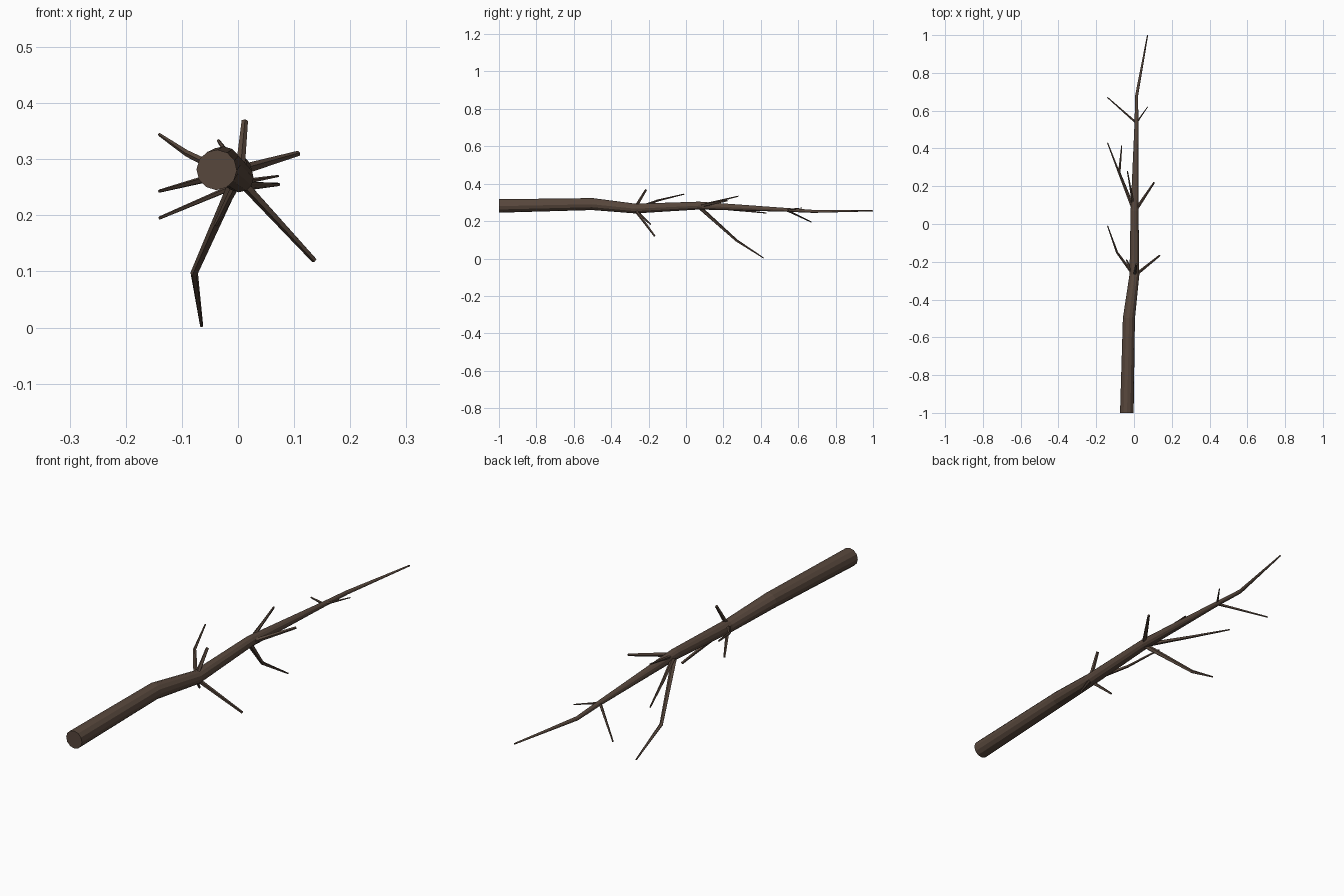
import bpy, bmesh, math
from mathutils import Vector

if "Cube" in bpy.data.objects:
    bpy.data.objects.remove(bpy.data.objects["Cube"])

bark = bpy.data.materials.new("dark brown bark")
bark.diffuse_color = (0.098, 0.064, 0.046, 1)
bark.use_nodes = True
bark.node_tree.nodes["Principled BSDF"].inputs["Base Color"].default_value = bark.diffuse_color


def limb(name, points, sides):
    """Tapered tube through points given as (x, y, z, radius), capped at both ends."""
    bm = bmesh.new()
    pos = [Vector(p[:3]) for p in points]
    rings = []
    for i, p in enumerate(pos):
        # ring plane bisects the neighbouring segments
        a = (p - pos[i - 1]).normalized() if i else Vector()
        b = (pos[i + 1] - p).normalized() if i < len(pos) - 1 else Vector()
        d = (a + b).normalized()
        u = d.cross(Vector((0.3, 0, 1))).normalized()
        v = u.cross(d)
        ring = []
        for k in range(sides):
            t = 2 * math.pi * (k + 0.5) / sides
            ring.append(bm.verts.new(p + points[i][3] * (u * math.cos(t) + v * math.sin(t))))
        rings.append(ring)
    for r0, r1 in zip(rings, rings[1:]):
        for k in range(sides):
            j = (k + 1) % sides
            bm.faces.new((r0[k], r0[j], r1[j], r1[k]))
    bm.faces.new(rings[0])
    bm.faces.new(rings[-1])
    bmesh.ops.recalc_face_normals(bm, faces=bm.faces)
    me = bpy.data.meshes.new(name)
    bm.to_mesh(me)
    bm.free()
    me.materials.append(bark)
    ob = bpy.data.objects.new(name, me)
    bpy.context.collection.objects.link(ob)


# Main stem, thick at the front, thin at the back
limb("main_stem", [
    (-0.038, -1.0, 0.281, 0.036), (-0.027, -0.5, 0.291, 0.032),
    (0.002, -0.27, 0.267, 0.026), (0.003, 0.07, 0.283, 0.021),
    (0.013, 0.54, 0.260, 0.010), (0.014, 0.68, 0.252, 0.008),
    (0.072, 1.0, 0.255, 0.003)], 12)

# Side branches: start node on the stem, then path points
A, B, C = (0.002, -0.275, 0.265), (0.003, 0.065, 0.28), (0.013, 0.535, 0.26)
branches = {
    "front_lower_right_branch": (A, 0.009, [(0.136, -0.167, 0.12, 0.005)]),
    "front_left_branch": (A, 0.009, [(-0.09, -0.15, 0.31, 0.006), (-0.14, -0.01, 0.344, 0.003)]),
    "front_lower_stub": (A, 0.008, [(-0.04, -0.19, 0.183, 0.004)]),
    "front_upper_branch": (A, 0.009, [(0.012, -0.213, 0.368, 0.006)]),
    "middle_right_branch": (B, 0.010, [(0.107, 0.22, 0.31, 0.005)]),
    "middle_hanging_branch": (B, 0.011, [(-0.078, 0.27, 0.096, 0.007), (-0.065, 0.414, 0.003, 0.003)]),
    "middle_left_branch": (B, 0.010, [(-0.075, 0.26, 0.26, 0.006), (-0.14, 0.43, 0.243, 0.003)]),
    "middle_upper_twig": (B, 0.008, [(-0.035, 0.28, 0.333, 0.003)]),
    "rear_left_twig": (C, 0.006, [(-0.14, 0.67, 0.195, 0.003)]),
    "rear_right_twig": (C, 0.005, [(0.072, 0.62, 0.27, 0.002)]),
}
for name, (node, radius, path) in branches.items():
    limb(name, [(*node, radius)] + path, 5)
